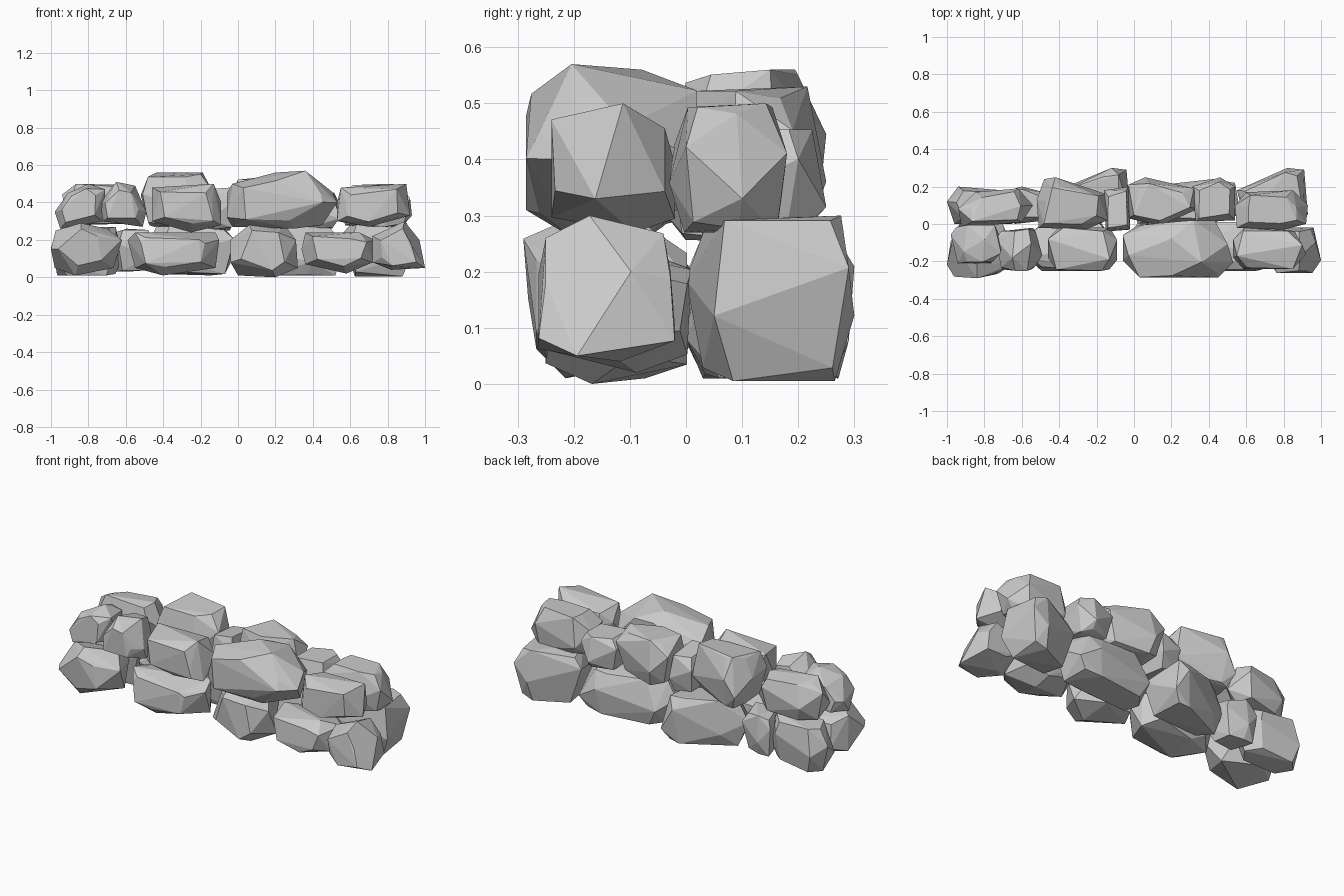
import bpy, bmesh, random
from mathutils import Vector

if "Cube" in bpy.data.objects:
    bpy.data.objects.remove(bpy.data.objects["Cube"])


# A faceted stone: hull of an outline with smaller end caps along the depth axis
def stone(name, outline, d0, d1, axis, cap):
    n = len(outline)
    cu = sum(p[0] for p in outline) / n
    cv = sum(p[1] for p in outline) / n

    def place(u, v, t):
        d = d0 + (d1 - d0) * t
        return Vector((u, d, v)) if axis == 'Y' else Vector((u, v, d))

    bm = bmesh.new()
    for i, (u, v) in enumerate(outline):
        # widest ring zigzags in depth
        bm.verts.new(place(u, v, (0.32 if i % 2 else 0.66) + random.uniform(-.08, .08)))
        # end caps
        for side in (0, 1):
            if n > 7 and i % 3 == side:
                continue
            s = cap + random.uniform(-.1, .1)
            t = abs(side - random.choice((0, .03, .08)))
            bm.verts.new(place(cu + (u - cu) * s, cv + (v - cv) * s, t))
    bmesh.ops.convex_hull(bm, input=bm.verts[:])
    loose = [v for v in bm.verts if not v.link_faces]
    bmesh.ops.delete(bm, geom=loose, context='VERTS')
    bmesh.ops.dissolve_limit(bm, angle_limit=0.09, verts=bm.verts[:], edges=bm.edges[:])
    bmesh.ops.recalc_face_normals(bm, faces=bm.faces[:])
    me = bpy.data.meshes.new(name)
    bm.to_mesh(me)
    bm.free()
    bpy.context.collection.objects.link(bpy.data.objects.new(name, me))


random.seed(7)


def front(name, y0, y1, *pts):
    stone("front_" + name, pts, y0, y1, 'Y', 0.7)


def back(name, z0, z1, *pts):
    stone("back_" + name, pts, z0, z1, 'Z', 0.74)


# Front face, lower course (x, z outlines)
front("lower_stone_1", -.29, .0, (-.975, .25), (-.84, .29), (-.70, .26), (-.62, .2),
      (-.665, .05), (-.87, .01), (-.98, .05), (-1, .15))
front("lower_stone_2", -.25, .01, (-.59, .2), (-.55, .24), (-.12, .24), (-.1, .2),
      (-.12, .05), (-.4, .01), (-.55, .05))
front("lower_stone_3", -.25, .01, (-.04, .2), (.06, .28), (.25, .28), (.31, .2),
      (.32, .05), (.2, .0), (0, .01), (-.04, .08))
front("lower_stone_4", -.25, .01, (.36, .24), (.65, .24), (.73, .2), (.72, .08),
      (.58, .02), (.36, .07), (.34, .15))
front("lower_stone_5", -.27, -.02, (.72, .22), (.89, .3), (.97, .2), (1, .05),
      (.82, .04), (.72, .08))

# Front face, upper course
front("upper_stone_1", -.21, .0, (-.98, .35), (-.91, .45), (-.8, .5), (-.71, .47),
      (-.72, .3), (-.95, .26))
front("upper_stone_2", -.25, -.02, (-.74, .4), (-.65, .51), (-.55, .49), (-.49, .35),
      (-.51, .27), (-.72, .3))
front("upper_stone_3", -.25, -.02, (-.46, .48), (-.13, .5), (-.09, .4), (-.09, .28),
      (-.25, .24), (-.46, .3))
front("upper_stone_4", -.285, .02, (-.06, .45), (-.03, .5), (.2, .56), (.36, .57),
      (.5, .46), (.53, .4), (.45, .28), (.3, .26), (-.03, .27), (-.06, .32))
front("upper_stone_5", -.24, -.02, (.53, .4), (.55, .48), (.9, .5), (.92, .33),
      (.7, .27), (.53, .3))

# Back face, lower course (x, y outlines)
back("lower_stone_1", .01, .27, (-1, .12), (-.94, .2), (-.7, .18), (-.62, .1),
     (-.65, 0), (-.96, 0))
back("lower_stone_2", .03, .26, (-.67, .18), (-.6, .2), (-.48, .17), (-.46, .02), (-.64, 0))
back("lower_stone_3", .01, .28, (-.49, .12), (-.36, .2), (-.12, .3), (-.04, .29),
     (-.02, .05), (-.42, 0))
back("lower_stone_4", .01, .27, (-.01, .1), (.06, .2), (.42, .24), (.54, .22),
     (.57, .05), (.4, .0), (.02, .0))
back("lower_stone_5", .005, .3, (.55, .18), (.82, .3), (.91, .29), (.93, .05), (.6, 0))

# Back face, upper course
back("upper_stone_1", .28, .5, (-.94, .08), (-.85, .17), (-.62, .19), (-.54, .1),
     (-.6, .01), (-.92, -.02))
back("upper_stone_2", .27, .56, (-.52, .13), (-.48, .24), (-.42, .25), (-.15, .16),
     (-.14, .02), (-.26, -.03), (-.51, -.02))
back("upper_stone_3", .25, .48, (-.16, .18), (-.03, .2), (-.02, -.03), (-.15, -.04))
back("upper_stone_4", .27, .53, (-.03, .21), (.06, .25), (.32, .19), (.34, .08),
     (.14, -.01), (-.03, .03))
back("upper_stone_5", .26, .47, (.31, .2), (.46, .25), (.54, .2), (.54, .02), (.33, .01))
back("upper_stone_6", .27, .5, (.54, .1), (.6, .17), (.85, .18), (.93, .1),
     (.92, 0), (.8, -.03), (.55, -.02))
